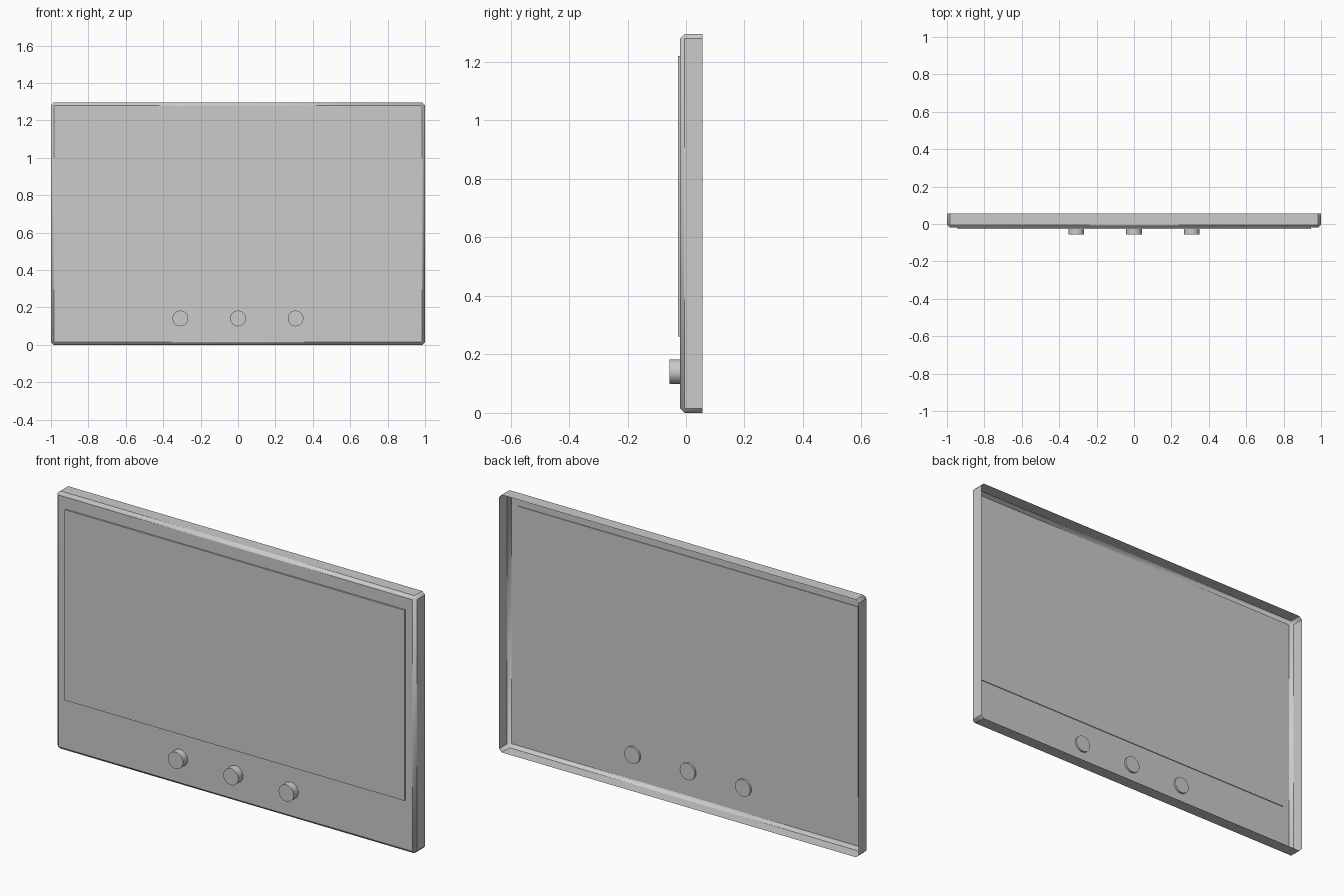
import bpy, bmesh, math
from mathutils import Matrix

if "Cube" in bpy.data.objects:
    bpy.data.objects.remove(bpy.data.objects["Cube"])

grey = bpy.data.materials.new("grey_plastic")
grey.diffuse_color = (0.6, 0.6, 0.6, 1)
grey.use_nodes = True
grey.node_tree.nodes["Principled BSDF"].inputs["Base Color"].default_value = grey.diffuse_color

W, H = 2.0, 1.295            # overall width and height
FRONT, BACK = -0.02, 0.057   # front face and open rear rim
CHAMFER = 0.015


def add_part(name, bm, smooth=True):
    mesh = bpy.data.meshes.new(name)
    bm.to_mesh(mesh)
    bm.free()
    obj = bpy.data.objects.new(name, mesh)
    bpy.context.collection.objects.link(obj)
    mesh.materials.append(grey)
    if smooth:
        bpy.ops.object.select_all(action='DESELECT')
        obj.select_set(True)
        bpy.context.view_layer.objects.active = obj
        bpy.ops.object.shade_smooth_by_angle(angle=math.radians(40))
    return obj


def box(x0, x1, y0, y1, z0, z1):
    bm = bmesh.new()
    bmesh.ops.create_cube(bm, size=1, matrix=Matrix.Translation(
        ((x0 + x1) / 2, (y0 + y1) / 2, (z0 + z1) / 2))
        @ Matrix.Diagonal((x1 - x0, y1 - y0, z1 - z0, 1)))
    return bm


# Casing: thin shell open at the back, with chamfered corners and front border
bm = box(-W / 2, W / 2, FRONT, BACK, 0, H)
rear = [f for f in bm.faces if f.normal.y > 0.9]
bmesh.ops.delete(bm, geom=rear, context='FACES')
edges = [e for e in bm.edges if not e.is_boundary]
bmesh.ops.bevel(bm, geom=edges, offset=CHAMFER, segments=1,
                affect='EDGES', profile=0.5)
add_part("casing", bm)

# Screen: slab set through the front face
add_part("screen", box(-0.945, 0.945, -0.028, -0.016, 0.262, 1.22), False)

# Control knobs, pushed through the front face
for i, x in enumerate((-0.308, 0.0, 0.308)):
    bm = bmesh.new()
    y0, y1 = -0.057, -0.01
    bmesh.ops.create_cone(
        bm, cap_ends=True, segments=32, radius1=0.042, radius2=0.042,
        depth=y1 - y0,
        matrix=Matrix.Translation((x, (y0 + y1) / 2, 0.141))
        @ Matrix.Rotation(math.pi / 2, 4, 'X'))
    add_part(f"knob_{i + 1}", bm)
